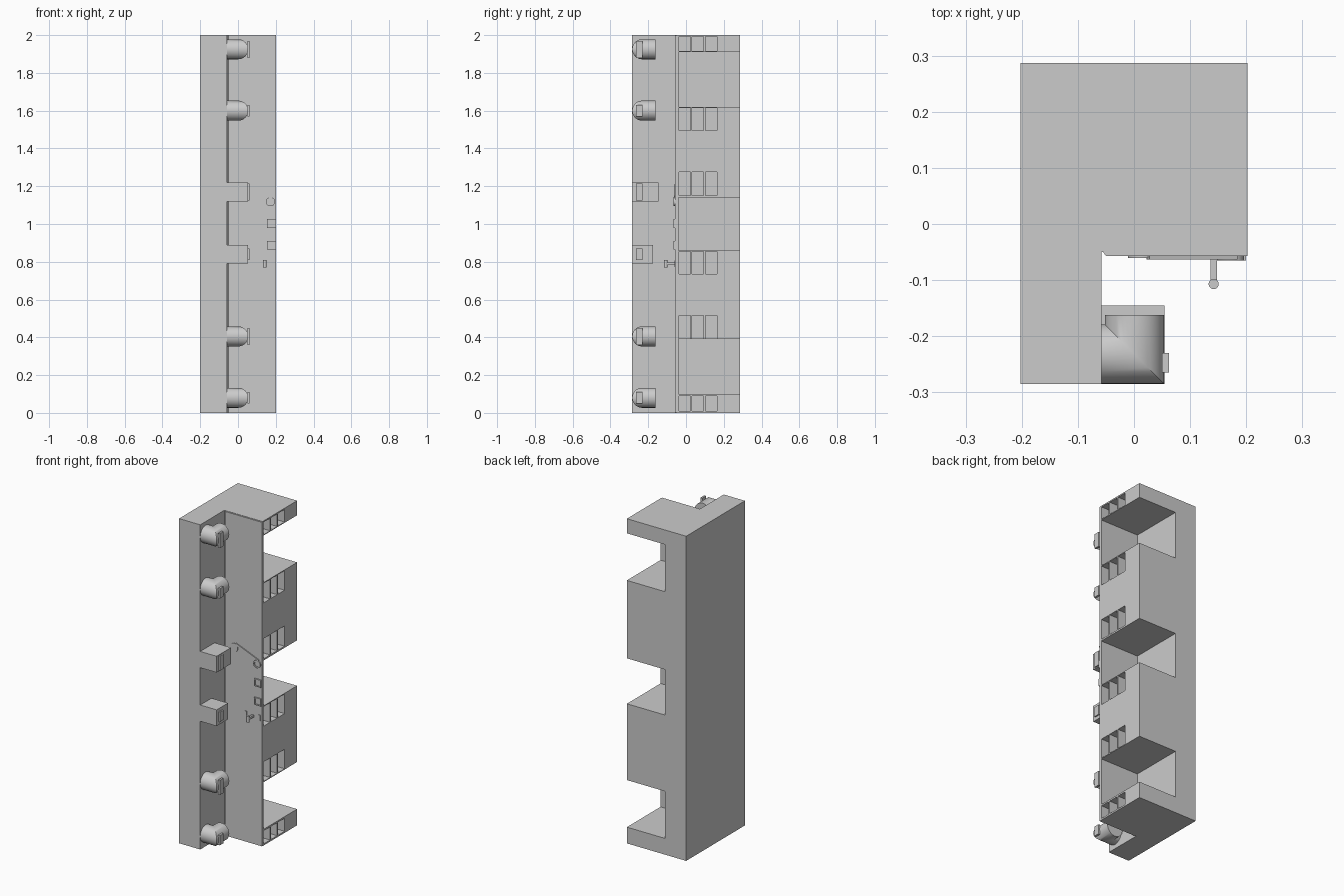
import bpy, bmesh, math
from mathutils import Vector, Matrix

if "Cube" in bpy.data.objects:
    bpy.data.objects.remove(bpy.data.objects["Cube"])


def make(name, bm):
    bmesh.ops.recalc_face_normals(bm, faces=bm.faces)
    me = bpy.data.meshes.new(name)
    bm.to_mesh(me)
    bm.free()
    ob = bpy.data.objects.new(name, me)
    bpy.context.collection.objects.link(ob)
    return ob


def add_box(bm, x0, x1, y0, y1, z0, z1):
    m = Matrix.Translation(((x0 + x1) / 2, (y0 + y1) / 2, (z0 + z1) / 2)) @ \
        Matrix.Diagonal((x1 - x0, y1 - y0, z1 - z0, 1))
    bmesh.ops.create_cube(bm, size=1, matrix=m)


def box(name, *dims):
    bm = bmesh.new()
    add_box(bm, *dims)
    return make(name, bm)


def loft(name, rings):
    # closed tube through equal-sized point rings, capped at both ends
    bm = bmesh.new()
    rs = [[bm.verts.new(p) for p in r] for r in rings]
    n = len(rs[0])
    for a, b in zip(rs, rs[1:]):
        for i in range(n):
            j = (i + 1) % n
            bm.faces.new((a[i], a[j], b[j], b[i]))
    bm.faces.new(rs[0])
    bm.faces.new(rs[-1])
    return make(name, bm)


def smooth(ob):
    bpy.ops.object.select_all(action='DESELECT')
    ob.select_set(True)
    bpy.context.view_layer.objects.active = ob
    bpy.ops.object.shade_smooth_by_angle(angle=math.radians(35))


def cut(ob, cutter):
    mod = ob.modifiers.new("cut", 'BOOLEAN')
    mod.operation, mod.solver, mod.object = 'DIFFERENCE', 'EXACT', cutter
    bpy.context.view_layer.objects.active = ob
    bpy.ops.object.modifier_apply(modifier=mod.name)
    bpy.data.objects.remove(cutter)


def ring(cx, cz, y, r, n=32):
    return [(cx + r * math.cos(2 * math.pi * i / n), y,
             cz + r * math.sin(2 * math.pi * i / n)) for i in range(n)]


# Cabinet body: L-shaped plan with a projecting column on the left
plan = [(-0.202, -0.285), (-0.058, -0.285), (-0.058, -0.05),
        (0.202, -0.05), (0.202, 0.287), (-0.202, 0.287)]
body = loft("cabinet_body", [[(x, y, z) for x, y in plan] for z in (0, 2)])

# Bays open to the right and back, and shallow vent slots beside them
bm = bmesh.new()
for z0, z1 in ((0.1, 0.39), (0.86, 1.14), (1.62, 1.91)):
    add_box(bm, -0.058, 0.3, -0.04, 0.4, z0, z1)
for z0, z1 in ((0.01, 0.09), (0.395, 0.515), (0.735, 0.855),
               (1.15, 1.275), (1.495, 1.615), (1.915, 1.992)):
    for y in (-0.038, 0.031, 0.103):
        add_box(bm, 0.15, 0.3, y, y + 0.062, z0, z1)
cut(body, make("bay_cutter", bm))

# Front cover plate
plate = [(-0.055, -0.05), (-0.05, -0.057), (0.202, -0.057), (0.202, -0.05)]
loft("front_plate", [[(x, y, z) for x, y in plate] for z in (0.002, 1.998)])

# Mitred pipe elbows leaving the column, with blank tags
R, CX, CY, N = 0.053, 0.001, -0.232, 40
for k, z in enumerate((0.08, 0.405, 1.6, 1.925)):
    uv = [(R * math.cos(2 * math.pi * i / N), R * math.sin(2 * math.pi * i / N))
          for i in range(N)]
    smooth(loft(f"pipe_elbow_{k}", [
        [(-0.06, CY - u, z + v) for u, v in uv],
        [(CX + u, CY - u, z + v) for u, v in uv],
        [(CX + u, -0.162, z + v) for u, v in uv]]))
    h = 0.045 if k % 2 else 0.03
    box(f"pipe_tag_{k}", 0.05, 0.062, -0.265, -0.23, z - h, z + h)

# Square duct outlets with blank tags
for name, y1, z0, z1, h in (("upper", -0.145, 1.12, 1.22, 0.045),
                            ("lower", -0.175, 0.79, 0.89, 0.03)):
    box(f"{name}_duct", -0.06, 0.054, -0.285, y1, z0, z1)
    zc = (z0 + z1) / 2
    box(f"{name}_duct_tag", 0.054, 0.062, -0.265, -0.23, zc - h, zc + h)

# Gauge ring, hub and the slanted bar joining them
gx, gz = 0.172, 1.118
smooth(loft("gauge_ring", [ring(gx, gz, -0.057, 0.024), ring(gx, gz, -0.065, 0.024),
                           ring(gx, gz, -0.065, 0.016), ring(gx, gz, -0.060, 0.016)]))
smooth(loft("bar_hub", [ring(0.015, 1.178, -0.055, 0.026), ring(0.015, 1.178, -0.061, 0.026)]))
a, b = Vector((0.025, 0, 1.203)), Vector((0.182, 0, 1.139))
d = (b - a).normalized()
w = Vector((-d.z, 0, d.x)) * 0.007
corners = (a + w, b + w, b - w, a - w)
loft("slanted_bar", [[(p.x, y, p.z) for p in corners] for y in (-0.055, -0.063)])

# Two square switches: frame with a recessed centre
for k, z in enumerate((0.865, 0.98)):
    sw = box(f"switch_frame_{k}", 0.154, 0.2, -0.065, -0.055, z, z + 0.046)
    cut(sw, box("switch_cutter", 0.161, 0.193, -0.07, -0.061, z + 0.007, z + 0.039))

# Door handle: post with an upright grip, and small marks on either side
box("handle_post", 0.136, 0.148, -0.105, -0.055, 0.783, 0.797)
bm = bmesh.new()
bmesh.ops.create_cone(bm, cap_ends=True, segments=24, radius1=0.009, radius2=0.009,
                      depth=0.04, matrix=Matrix.Translation((0.142, -0.107, 0.79)))
smooth(make("handle_grip", bm))
for k, x in enumerate((0.095, 0.188)):
    box(f"handle_mark_{k}", x - 0.006, x + 0.006, -0.061, -0.055, 0.772, 0.808)
